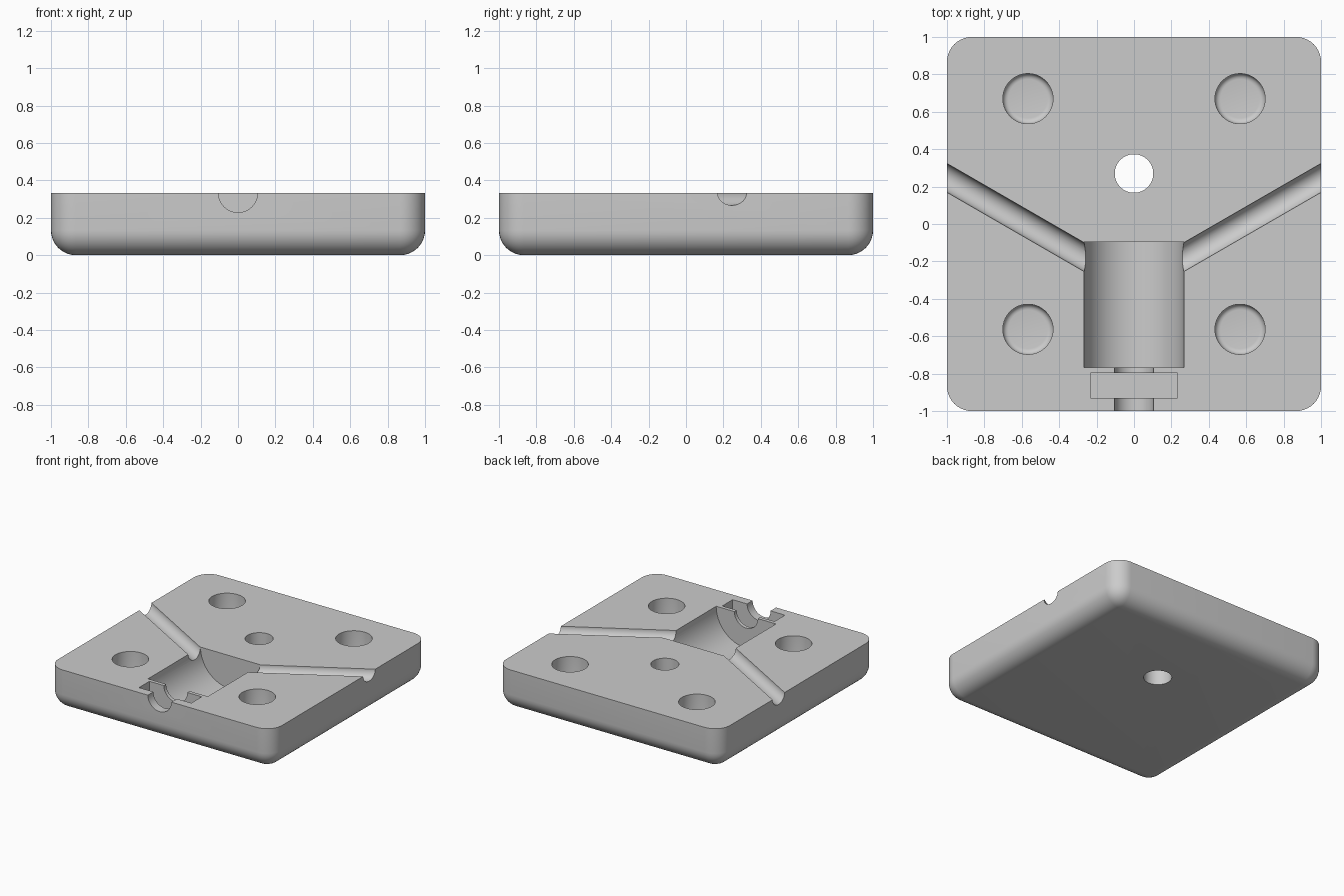
import bpy, bmesh, math
from mathutils import Matrix, Vector

cube = bpy.data.objects.get("Cube")
if cube:
    bpy.data.objects.remove(cube, do_unlink=True)

TOP = 1 / 3
ROUND = 0.133

grey = bpy.data.materials.new("light grey")
grey.use_nodes = True
grey.diffuse_color = (0.6, 0.6, 0.6, 1)
grey.node_tree.nodes["Principled BSDF"].inputs["Base Color"].default_value = (0.6, 0.6, 0.6, 1)


def finish(name, bm):
    mesh = bpy.data.meshes.new(name)
    bmesh.ops.recalc_face_normals(bm, faces=bm.faces)
    bm.to_mesh(mesh)
    bm.free()
    mesh.materials.append(grey)
    obj = bpy.data.objects.new(name, mesh)
    bpy.context.collection.objects.link(obj)
    return obj


def box(name, size, centre):
    bm = bmesh.new()
    bmesh.ops.create_cube(bm, size=1, matrix=Matrix.Translation(centre) @ Matrix.Diagonal((*size, 1)))
    return finish(name, bm)


def rod(name, start, end, radius, segments=64, fillet=0):
    """Cylinder between two points, optionally rounded at its start."""
    start, end = Vector(start), Vector(end)
    axis = end - start
    turn = axis.to_track_quat('Z', 'Y').to_matrix().to_4x4()
    spin = Matrix.Rotation(math.pi / segments, 4, 'Z')
    bm = bmesh.new()
    bmesh.ops.create_cone(bm, cap_ends=True, segments=segments, radius1=radius,
                          radius2=radius, depth=axis.length)
    if fillet:
        rim = [e for e in bm.edges if all(v.co.z < 0 for v in e.verts)]
        bmesh.ops.bevel(bm, geom=rim, offset=fillet, segments=5, profile=0.5, affect='EDGES')
    bmesh.ops.transform(bm, verts=bm.verts,
                        matrix=Matrix.Translation((start + end) / 2) @ turn @ spin)
    return finish(name, bm)


# Block with rounded upright corners and rounded underside
bm = bmesh.new()
bmesh.ops.create_cube(bm, size=1, matrix=Matrix.Translation((0, 0, TOP / 2)) @ Matrix.Diagonal((2, 2, TOP, 1)))
edges = [e for e in bm.edges if min(v.co.z for v in e.verts) < 0.01]
bmesh.ops.bevel(bm, geom=edges, offset=ROUND, segments=10, profile=0.5, affect='EDGES')
block = finish("mould_block", bm)

# Barrel cavity, neck channel and flange slot
cutters = [
    rod("barrel_cutter", (0, -0.767, TOP), (0, -0.097, TOP), 0.267, 96),
    rod("neck_cutter", (0, -1.1, TOP), (0, -0.6, TOP), 0.105),
    box("slot_cutter", (0.467, 0.133, 0.467), (0, -0.863, TOP)),
    rod("through_hole_cutter", (0, 0.27, -0.1), (0, 0.27, 0.5), 0.103),
]

# Slanted side grooves and blind peg holes
for side in (-1, 1):
    cutters.append(rod("groove_cutter", (side * 0.1, -0.273, TOP), (side * 1.2, 0.362, TOP), 0.067))
    for y in (-0.563, 0.67):
        cutters.append(rod("peg_hole_cutter", (side * 0.567, y, 0.133),
                           (side * 0.567, y, 0.5), 0.134, fillet=0.03))

bpy.context.view_layer.objects.active = block
for cutter in cutters:
    cutter.hide_render = True
    mod = block.modifiers.new("cut", 'BOOLEAN')
    mod.operation = 'DIFFERENCE'
    mod.solver = 'EXACT'
    mod.object = cutter
    bpy.ops.object.modifier_apply(modifier=mod.name)
    bpy.data.objects.remove(cutter, do_unlink=True)

# Smooth curved walls, keep sharp rims
bpy.ops.object.select_all(action='DESELECT')
block.select_set(True)
bpy.ops.object.shade_smooth_by_angle(angle=math.radians(30))
